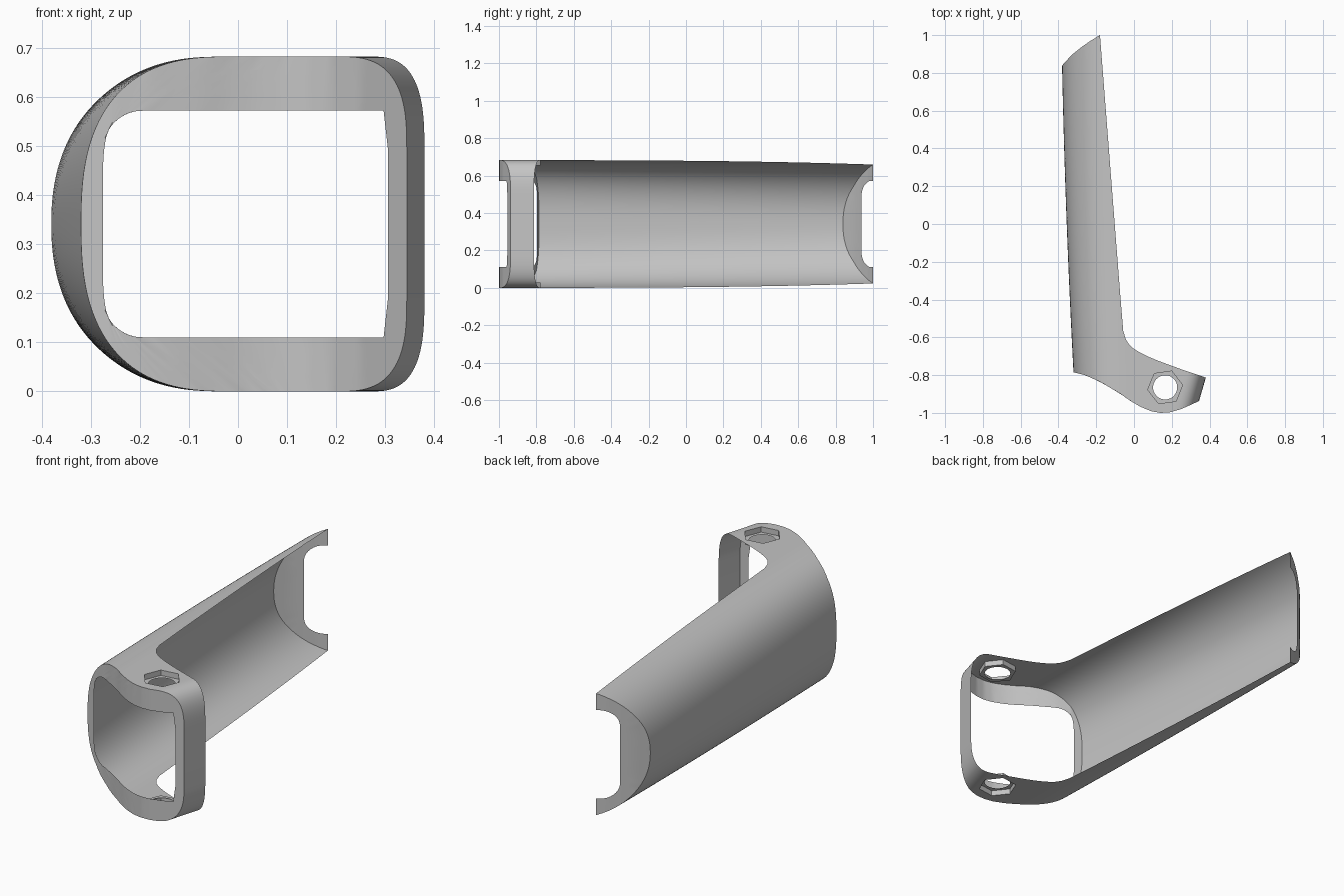
import bpy, bmesh
from math import sin, cos, pi, radians
from mathutils import Vector

cube = bpy.data.objects.get("Cube")
if cube:
    bpy.data.objects.remove(cube)

H = 0.3415                      # half height, the shell is mirrored about it
N_LEFT, N_FLAT, N_RIGHT, ROWS = 56, 26, 20, 16
N_END = 42                      # columns that reach the far end

# Plan outline: front curve, and far end + long edge + rear curve
FRONT = [(-.40, -.78), (-.32, -.785), (-.26, -.8), (-.18, -.835), (-.07, -.9), (-.02, -.936),
         (.035, -.968), (.09, -.991), (.14, -1), (.19, -.997), (.25, -.98), (.35, -.935), (.4, -.91)]
END = [(-.40, .815), (-.38, .84), (-.33, .895), (-.28, .935), (-.23, .97)]
REAR = [(-.06, -.54), (-.056, -.575), (-.047, -.605), (-.03, -.635), (-.005, -.658), (.03, -.68),
        (.07, -.7), (.13, -.725), (.25, -.769), (.4, -.82)]


def along(pts, x):
    """Plan outline height at x."""
    if x <= pts[0][0]:
        return pts[0][1]
    for (x0, y0), (x1, y1) in zip(pts, pts[1:]):
        if x <= x1:
            return y0 + (y1 - y0) * (x - x0) / (x1 - x0)
    return pts[-1][1]


def col_point(col, y):
    """Point on a section column, blending the front section into the far one."""
    (x0, z0), (x1, z1), f = col
    g = (y + .79) / 1.79
    bulge = (1 - f) * .01 * (y + .79) * (1 - y)
    return Vector((x0 + (x1 - x0) * g - bulge + f * .29 * (y + .935), y, z0 + (z1 - z0) * g))


def meet(col, pts):
    """Point where a column crosses a plan outline."""
    lo, hi = -1.1, 1.1
    for _ in range(40):
        y = (lo + hi) / 2
        if y < along(pts, col_point(col, y).x):
            lo = y
        else:
            hi = y
    return col_point(col, y)


def left_side(a, x, width, n):
    """Rounded left half of a section."""
    return x + width * (1 - max(cos(a), 0) ** (2 / n)), H * sin(a) ** (2 / n)


def opening(f):
    """Left half of the rounded opening, f from 0 (middle) to 1 (top)."""
    top = .231
    if f < .5:
        return -.275, (top - .08) * f * 2
    a = (f - .5) * pi
    return -.275 + .08 * (1 - cos(a)), top - .08 + .08 * sin(a)


# Section columns and the matching opening edge
cols, inner = [], []
for i in range(N_LEFT + 1):
    a = i / N_LEFT * pi / 2
    cols.append((left_side(a, -.32, .3, 2.6), left_side(a, -.384, .35, 2.2), 0))
    inner.append(opening(i / N_LEFT))
for i in range(1, N_FLAT + 1):
    f = i / N_FLAT
    cols.append(((-.02 + .245 * f, H), (-.034 + .259 * f, H), f))
    inner.append((-.195 + .415 * f, .231))
for i in range(1, N_RIGHT + 1):
    f = i / N_RIGHT
    a = f * pi / 2
    p = (.225 + .12 * sin(a) ** .71, H - .19 + .19 * max(cos(a), 0) ** .71)
    cols.append((p, p, 1))
    inner.append((.22 + .154 * f, .231) if f <= .5 else (.297 + .018 * (f - .5), .231 - .16 * (f - .5)))
cols.append(((.345, 0), (.345, 0), 1))
inner.append((.306, 0))

# The far corner sits exactly on one column
corner_x = col_point(cols[N_END], 1).x
BACK = END + [(corner_x, 1)] + REAR

bm = bmesh.new()


def skin(grid):
    """Quads over a grid of points."""
    vs = [[bm.verts.new(p) for p in row] for row in grid]
    for a, b in zip(vs, vs[1:]):
        for j in range(len(a) - 1):
            bm.faces.new((a[j], b[j], b[j + 1], a[j + 1]))


def rim(outer, edge, pts, steps=4):
    """Wall following a plan outline, from shell edge to opening edge."""
    grid = []
    for o, (ix, iz) in zip(outer, edge):
        row = []
        for s in range(steps + 1):
            t = s / steps
            x, z = o.x + (ix - o.x) * t, o.z + (iz - o.z) * t
            row.append((x, o.y if s == 0 else along(pts, x), z))
        grid.append(row)
    skin(grid)


# Outer shell
starts = [meet(c, FRONT) for c in cols]
ends = [meet(c, BACK) for c in cols]
ends[N_END] = col_point(cols[N_END], 1)
skin([[col_point(c, s.y + (e.y - s.y) * j / ROWS) for j in range(ROWS + 1)]
      for c, s, e in zip(cols, starts, ends)])

# Front wall and far end wall
rim(starts, inner, FRONT)
end_edge = [opening(i / (N_END - 1)) for i in range(N_END)] + [(corner_x, .231)]
rim(ends[:N_END + 1], end_edge, END + [(corner_x, 1)])

bmesh.ops.remove_doubles(bm, verts=bm.verts[:], dist=.0003)
bmesh.ops.recalc_face_normals(bm, faces=bm.faces[:])
bm.normal_update()
if sum(f.normal.z * f.calc_area() for f in bm.faces) < 0:
    bmesh.ops.reverse_faces(bm, faces=bm.faces[:])

# Hexagonal nut recess cut into the top
C, RAD, ROT = Vector((.165, -.865, 0)), .093, radians(8)
APO = RAD * cos(pi / 6)
sides = [Vector((cos(ROT + (i + .5) * pi / 3), sin(ROT + (i + .5) * pi / 3), 0)) for i in range(6)]


def near(f):
    c = f.calc_center_median()
    return c.z > H - .03 and (c.xy - C.xy).length < .16


for n in sides:
    faces = [f for f in bm.faces if near(f)]
    geom = faces + list({e for f in faces for e in f.edges}) + list({v for f in faces for v in f.verts})
    bmesh.ops.bisect_plane(bm, geom=geom, dist=1e-5, plane_co=C + n * APO, plane_no=n)
inside = [f for f in bm.faces if near(f)
          and all(n.dot(f.calc_center_median() - C) < APO for n in sides)]
bmesh.ops.delete(bm, geom=inside, context='FACES')

# Recess walls and floor with a round bolt hole
SEG = 36
rings = [[], [], []]
for i in range(SEG + 1):
    a = i / SEG * 2 * pi
    r = APO / cos(a % (pi / 3) - pi / 6)
    d = Vector((cos(a + ROT), sin(a + ROT), 0))
    for ring, rad, z in zip(rings, (r, r, .064), (H, H - .028, H - .028)):
        ring.append(C + d * rad + Vector((0, 0, z)))
skin([list(reversed(ring)) for ring in reversed(rings)])
bmesh.ops.remove_doubles(bm, verts=bm.verts[:], dist=.0003)

for f in bm.faces:
    f.smooth = True
mesh = bpy.data.meshes.new("lever_shell")
bm.to_mesh(mesh)
bm.free()

shell = bpy.data.objects.new("lever_shell", mesh)
shell.location.z = H
bpy.context.collection.objects.link(shell)

# One grey for the whole shell
grey = bpy.data.materials.new("plain grey")
grey.use_nodes = True
grey.diffuse_color = (.55, .55, .55, 1)
grey.node_tree.nodes["Principled BSDF"].inputs["Base Color"].default_value = (.55, .55, .55, 1)
mesh.materials.append(grey)

bpy.ops.object.select_all(action='DESELECT')
shell.select_set(True)
bpy.context.view_layer.objects.active = shell
bpy.ops.object.shade_smooth_by_angle(angle=radians(30))

# Lower half
mirror = shell.modifiers.new("lower_half", 'MIRROR')
mirror.use_axis = (False, False, True)
mirror.use_clip = True
